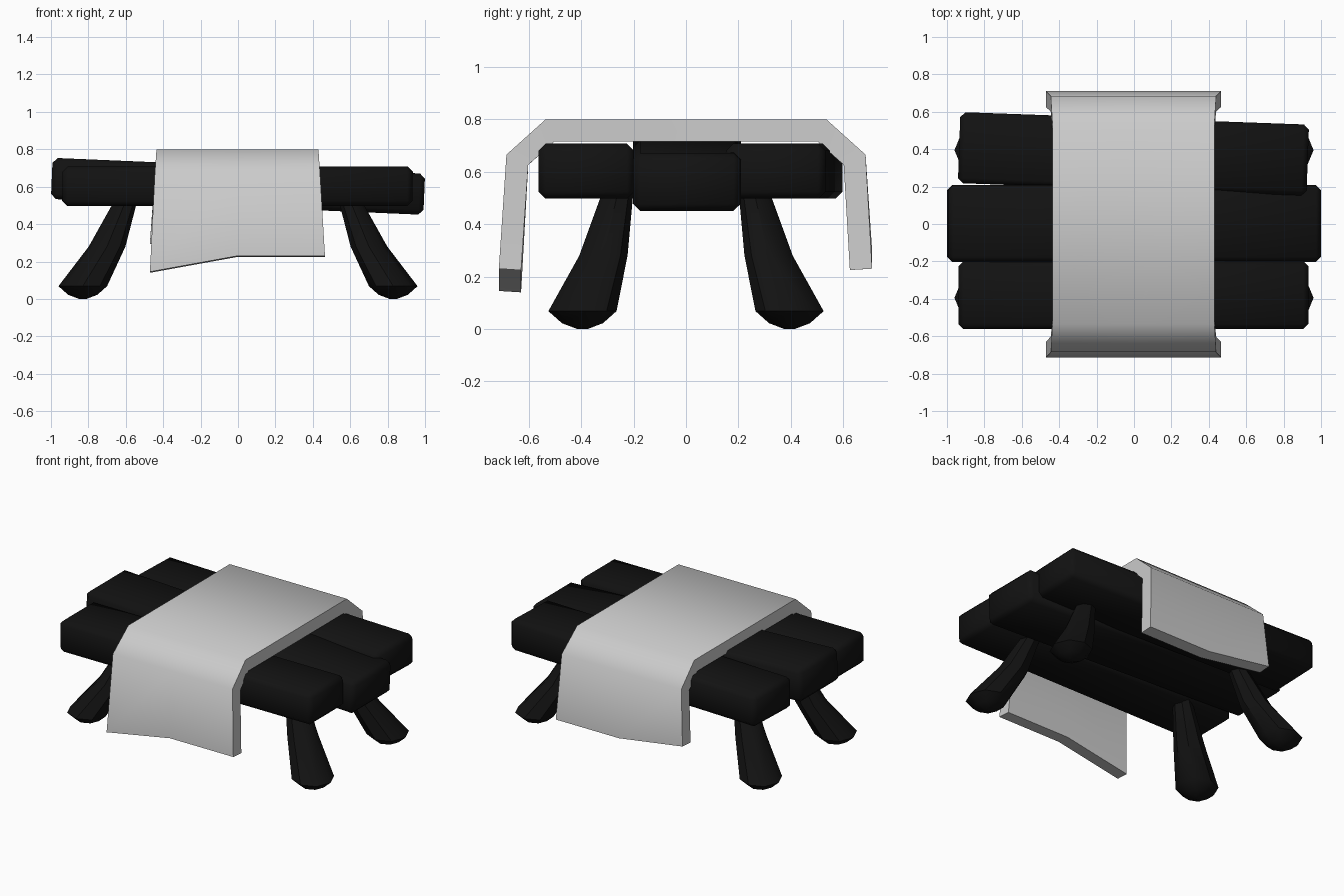
import bpy, bmesh, math

if "Cube" in bpy.data.objects:
    bpy.data.objects.remove(bpy.data.objects["Cube"])

black = bpy.data.materials.new("dark_wood")
black.diffuse_color = (0.006, 0.006, 0.006, 1)
black.use_nodes = True
black.node_tree.nodes["Principled BSDF"].inputs["Base Color"].default_value = black.diffuse_color


def make_object(name, bm, mat=None):
    bmesh.ops.recalc_face_normals(bm, faces=bm.faces)
    me = bpy.data.meshes.new(name)
    bm.to_mesh(me)
    bm.free()
    ob = bpy.data.objects.new(name, me)
    bpy.context.collection.objects.link(ob)
    if mat:
        me.materials.append(mat)
    return ob


def finish(ob, angle):
    # apply modifiers, then smooth shading with sharp edges kept
    for o in bpy.context.selected_objects:
        o.select_set(False)
    bpy.context.view_layer.objects.active = ob
    ob.select_set(True)
    for m in list(ob.modifiers):
        bpy.ops.object.modifier_apply(modifier=m.name)
    bpy.ops.object.shade_smooth_by_angle(angle=math.radians(angle))


def plank(name, size, loc, rot):
    bm = bmesh.new()
    bmesh.ops.create_cube(bm, size=1)
    bmesh.ops.scale(bm, vec=size, verts=bm.verts)
    ob = make_object(name, bm, black)
    ob.location, ob.rotation_euler = loc, rot
    bev = ob.modifiers.new("bevel", 'BEVEL')
    bev.width, bev.segments = 0.027, 1
    finish(ob, 60)


# Three table-top planks, two of them slightly crooked
plank("front_plank", (1.87, 0.365, 0.21), (-0.003, -0.38, 0.602), (0, 0, 0))
plank("middle_plank", (1.993, 0.412, 0.22), (0, 0.003, 0.602), (0, 0.0425, 0))
plank("back_plank", (1.865, 0.38, 0.21), (-0.003, 0.375, 0.602), (0, 0, -0.036))

# Splayed legs: centre x, centre y, z, half width x, half width y
SECTIONS = [(0.56, 0.235, 0.62, 0.05, 0.05),
            (0.61, 0.265, 0.50, 0.065, 0.062),
            (0.70, 0.315, 0.28, 0.098, 0.092),
            (0.83, 0.395, 0.068, 0.13, 0.13),
            (0.83, 0.395, 0.022, 0.078, 0.078),
            (0.83, 0.395, 0.0, 0.02, 0.02)]


def leg(name, sx, sy):
    bm = bmesh.new()
    rings = []
    for cx, cy, z, rx, ry in SECTIONS:
        rings.append([bm.verts.new((sx * (cx + rx * math.cos(i * math.pi / 4)),
                                    sy * (cy + ry * math.sin(i * math.pi / 4)), z))
                      for i in range(8)])
    for a, b in zip(rings, rings[1:]):
        for i in range(8):
            j = (i + 1) % 8
            bm.faces.new((a[i], a[j], b[j], b[i]))
    bm.faces.new(rings[0])
    bm.faces.new(rings[-1])
    finish(make_object(name, bm, black), 40)


for sx, side in ((-1, "left"), (1, "right")):
    for sy, end in ((-1, "front"), (1, "back")):
        leg(f"{end}_{side}_leg", sx, sy)

# Cloth draped over the top: y, half width, heights at left, middle, right
PROFILE = [(-0.714, 0.468, 0.145, 0.23, 0.23),
           (-0.685, 0.442, 0.665, 0.665, 0.665),
           (-0.535, 0.433, 0.80, 0.80, 0.80),
           (0.535, 0.433, 0.80, 0.80, 0.80),
           (0.685, 0.442, 0.665, 0.665, 0.665),
           (0.71, 0.468, 0.30, 0.23, 0.23)]
bm = bmesh.new()
rows = [[bm.verts.new((s * w - 0.003, y, z)) for s, z in zip((-1, 0, 1), heights)]
        for y, w, *heights in PROFILE]
for a, b in zip(rows, rows[1:]):
    for i in range(2):
        bm.faces.new((a[i], a[i + 1], b[i + 1], b[i]))
cloth = make_object("draped_cloth", bm)
if cloth.data.polygons[4].normal.z < 0:
    cloth.data.flip_normals()
sol = cloth.modifiers.new("thickness", 'SOLIDIFY')
sol.thickness, sol.offset, sol.use_even_offset = 0.085, -1, True
finish(cloth, 60)
